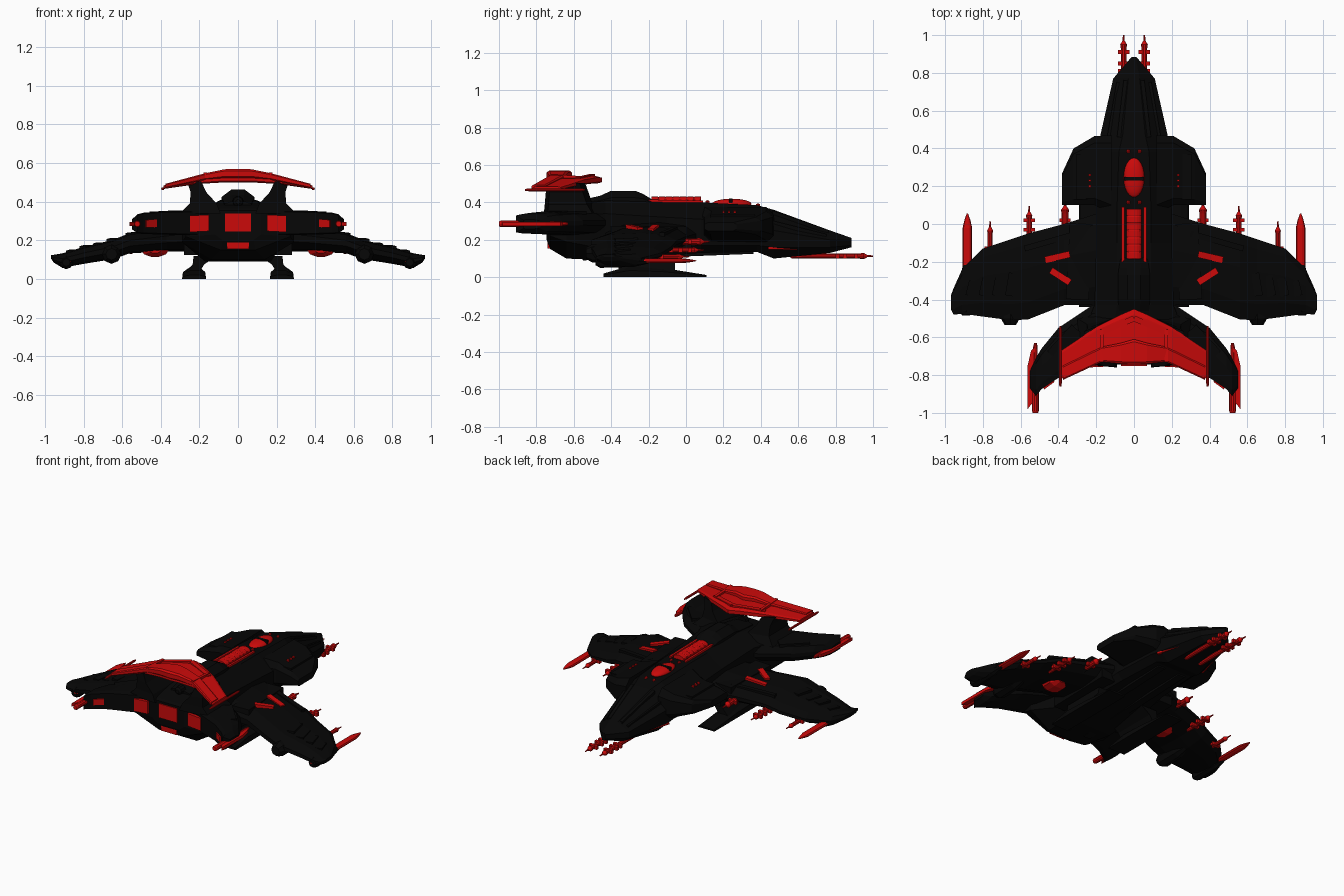
import bpy, bmesh, math


def material(name, color):
    m = bpy.data.materials.new(name)
    m.diffuse_color = color
    return m


BLACK = material("hull_black", (0.002, 0.002, 0.002, 1))
RED = material("trim_red", (0.6, 0.003, 0.003, 1))


def loft(name, rings, mat=BLACK, mirror=False, smooth=False):
    """Skin a series of equal-length closed rings and cap both ends."""
    bm = bmesh.new()
    vs = [[bm.verts.new(p) for p in r] for r in rings]
    n = len(rings[0])
    for a, b in zip(vs, vs[1:]):
        for i in range(n):
            j = (i + 1) % n
            bm.faces.new((a[i], a[j], b[j], b[i]))
    bm.faces.new(vs[0])
    bm.faces.new(vs[-1])
    bmesh.ops.recalc_face_normals(bm, faces=bm.faces)
    me = bpy.data.meshes.new(name)
    bm.to_mesh(me)
    bm.free()
    me.materials.append(mat)
    ob = bpy.data.objects.new(name, me)
    bpy.context.collection.objects.link(ob)
    if smooth:
        for p in me.polygons:
            p.use_smooth = True
    if mirror:
        ob.modifiers.new("mirror", 'MIRROR')
    return ob


def hull(y, wt, wm, wb, zb, zl, zh, zt):
    half = [(wt, zt), (wm, zh), (wm, zl), (wb, zb)]
    return [(x, y, z) for x, z in half] + [(-x, y, z) for x, z in reversed(half)]


FOIL = [(0, .1), (.12, .38), (.4, .5), (.8, .42), (1, .14)]
BLUNT = [(0, .1), (.15, .4), (.45, .5), (.85, .5), (1, .45)]
PLATE = [(0, .3), (.1, .5), (.5, .5), (.9, .5), (1, .3)]


def wing(sections, prof):
    """Rings across x from (x, front y, back y, mid z, thickness)."""
    out = []
    for x, f, b, z, t in sections:
        up = [(x, f + (b - f) * u, z + t * v) for u, v in prof]
        dn = [(x, f + (b - f) * u, z - t * v) for u, v in reversed(prof)]
        out.append(up + dn)
    return out


def lathe(name, x, z, prof, mat=RED, mirror=True, n=10, sz=1, smooth=False):
    """Round part along y from (y, radius) pairs."""
    rings = [[(x + r * math.cos(2 * math.pi * i / n), y,
               z + sz * r * math.sin(2 * math.pi * i / n)) for i in range(n)]
             for y, r in prof]
    return loft(name, rings, mat, mirror, smooth)


def bar(name, a, b, w, h, mat=BLACK, mirror=True):
    """Rectangular bar from a to b, w wide in plan, h tall."""
    dx, dy = b[0] - a[0], b[1] - a[1]
    l = math.hypot(dx, dy)
    px, py = -dy / l * w / 2, dx / l * w / 2
    return loft(name, [[(p[0] + s * px, p[1] + s * py, p[2] + t * h / 2)
                for s, t in ((1, 1), (1, -1), (-1, -1), (-1, 1))] for p in (a, b)], mat, mirror)


def gun(name, x, z, y0, y1, r, clamps):
    lathe(name, x, z, [(y0, r * .7), (y0 + .01, r), (y1 - .07, r), (y1 - .05, r * 1.2),
                       (y1 - .03, r * .4), (y1, r * .25)])
    for y in clamps:
        bar(name + "_clamp", (x - .03, y, z), (x + .03, y, z), .02, .024, RED)


# main hull
loft("fuselage", [hull(*s) for s in (
    (.885, .008, .012, .008, .16, .17, .20, .21),
    (.77, .03, .11, .07, .13, .16, .20, .25),
    (.47, .06, .178, .12, .10, .16, .25, .36),
    (.38, .08, .185, .14, .135, .17, .29, .385),
    (.08, .09, .20, .16, .13, .17, .31, .40),
    (-.10, .09, .20, .18, .115, .16, .32, .40),
    (-.43, .09, .21, .17, .09, .15, .34, .41),
    (-.64, .12, .29, .14, .10, .19, .33, .38),
    (-.725, .11, .27, .09, .15, .22, .33, .365),
    (-.745, .09, .12, .08, .20, .23, .34, .355))])
# nose deck ribs and cheek strips
bar("nose_rib", (.045, .76, .242), (.08, .46, .347), .02, .02)
bar("nose_side_rib", (.085, .75, .218), (.135, .46, .29), .015, .025)
bar("nose_cheek", (.13, .60, .155), (.178, .44, .155), .015, .012, RED)
# spine hump
loft("spine_hump", [hull(*s) for s in (
    (-.18, .03, .07, .09, .36, .38, .40, .415), (-.23, .035, .08, .10, .36, .38, .42, .445),
    (-.27, .035, .085, .11, .36, .38, .425, .462), (-.40, .035, .085, .11, .36, .38, .425, .462),
    (-.46, .03, .08, .11, .36, .38, .41, .435), (-.62, .03, .07, .1, .33, .36, .39, .40))])
lathe("tail_sensor", 0, .40, [(-.65, .012), (-.64, .025), (-.6, .03)], BLACK, False)
# thin shoulder blades either side of the cockpit
loft("shoulder_blade", wing([(.12, .47, .06, .27, .21), (.21, .465, .10, .275, .155),
                            (.32, .40, .10, .275, .09), (.38, .27, .10, .27, .045)], PLATE), mirror=True)
bar("shoulder_panel", (.27, .37, .333), (.27, .13, .333), .07, .012)
for i in range(3):
    bar("shoulder_mark", (.228, .20 + .03 * i, .35), (.242, .20 + .03 * i, .346), .012, .012, RED)

# main wings
loft("main_wing", wing([(.15, .07, -.43, .22, .16), (.37, .0, -.43, .205, .125),
                       (.56, -.05, -.505, .185, .105), (.65, -.08, -.51, .152, .10),
                       (.80, -.13, -.49, .122, .088), (.91, -.24, -.475, .095, .075),
                       (.955, -.34, -.48, .105, .04), (.97, -.38, -.45, .115, .015)], FOIL), mirror=True)
for x, z in ((.64, .202), (.71, .179), (.78, .165), (.85, .142)):
    bar("wing_panel", (x, -.26 - (x - .64) * .2, z), (x + .02, -.38, z - .006), .045, .02)
bar("wing_root_fairing", (.28, .0, .24), (.30, -.40, .245), .12, .06)
bar("wing_spar", (.30, -.05, .262), (.58, -.13, .228), .03, .02)
lathe("wing_pod", .655, .128, [(-.535, .03), (-.50, .05), (-.36, .045), (-.25, .02)], BLACK, n=8)
lathe("wing_tip_pod", .89, .085, [(-.485, .02), (-.46, .035), (-.28, .03), (-.2, .012)], BLACK, n=8)
# red wing strips above and intakes below
bar("wing_strip_front", (.34, -.16, .268), (.47, -.19, .243), .035, .03, RED)
bar("wing_strip_rear", (.34, -.31, .268), (.44, -.245, .252), .035, .03, RED)
lathe("underwing_intake", .43, .148, [(-.32, .03), (-.29, .07), (-.22, .07), (-.18, .03)], sz=.5)

# tail wings with red exhausts
loft("tail_wing", wing([(.10, -.42, -.71, .30, .14), (.22, -.43, -.74, .29, .13),
                       (.40, -.55, -.815, .29, .12), (.49, -.66, -.875, .288, .11),
                       (.52, -.71, -.91, .285, .10), (.55, -.77, -.87, .283, .05)], BLUNT), mirror=True)
bar("tail_wing_exhaust", (.425, -.829, .288), (.48, -.869, .286), .016, .04, RED)
bar("tail_wing_panel", (.30, -.56, .345), (.43, -.70, .338), .08, .02)
# tail cannons
lathe("tail_cannon", .522, .285, [(-1, .014), (-.99, .018), (-.88, .018), (-.87, .014),
                                 (-.65, .012), (-.63, .007)])
loft("tail_cannon_fin", [[(.52, y0, z), (.545, y0 - .02, z), (.563, y0 - .1, z),
                         (.563, -.98, z), (.54, -.95, z), (.52, -.93, z)]
                        for z, y0 in ((.275, -.65), (.295, -.65))], RED, True)
# engine exhaust panels
bar("centre_exhaust", (-.068, -.742, .292), (.068, -.742, .292), .02, .095, RED, False)
bar("side_exhaust", (.15, -.745, .29), (.25, -.75, .285), .02, .085, RED)
bar("lower_exhaust", (-.058, -.725, .172), (.058, -.725, .172), .03, .035, RED, False)

# tail pylons and layered top wing
loft("tail_pylon", [[(x0, yf, z), (x1, yf - .03, z), (x1, yb + .02, z), (x0, yb, z)]
                    for x0, x1, yf, yb, z in ((.09, .30, -.47, -.76, .34), (.11, .25, -.50, -.755, .39),
                                              (.165, .245, -.52, -.75, .45), (.19, .265, -.54, -.74, .505))],
     mirror=True)
top = lambda s: [(-x, *r) for x, *r in reversed(s) if x] + s
loft("top_wing", wing(top([(0, -.45, -.735, .52, .04), (.07, -.48, -.73, .52, .04),
                           (.20, -.545, -.725, .51, .035), (.385, -.67, -.82, .475, .018)]), PLATE), RED)
loft("top_wing_upper", wing(top([(0, -.61, -.745, .545, .05), (.07, -.63, -.74, .545, .046),
                                 (.17, -.65, -.73, .53, .035), (.375, -.75, -.825, .482, .022)]), PLATE), RED)
bar("top_wing_rib_front", (0, -.50, .546), (.19, -.58, .528), .03, .012, RED)
bar("top_wing_rib_spar", (.17, -.555, .528), (.17, -.73, .538), .018, .025, RED)
lathe("top_wing_tip_rod", .39, .467, [(-.86, .005), (-.84, .008), (-.56, .008), (-.54, .004)])

# cockpit and dorsal turbine
oval = [(.245 + .105 * math.cos(a), max(.002, .055 * math.sin(a)))
        for a in [math.pi * i / 12 for i in range(13)]]
lathe("canopy", 0, .392, oval, mirror=False, n=20, sz=.5, smooth=True)
bar("canopy_band", (-.054, .24, .409), (.054, .24, .409), .018, .025, BLACK, False)
rib = []
for i in range(7):
    y = .08 - i * .038
    rib += [(y, .038), (y - .004, .041), (y - .032, .041), (y - .036, .038)]
lathe("dorsal_turbine", 0, .407, rib, mirror=False, n=16, sz=.6)
bar("dorsal_rail", (.058, .09, .40), (.058, -.20, .405), .014, .02, RED)
for y, z in ((.385, .385), (.115, .402)):
    lathe("deck_light", .03, z, [(y - .01, .006), (y, .01), (y + .01, .006)], n=8)

# guns
gun("nose_gun", .055, .113, .56, 1.0, .015, (.81, .85, .91))
gun("inner_gun", .365, .19, -.06, .125, .018, (.02,))
gun("mid_gun", .555, .145, -.15, .095, .014, (-.08, -.03, .02))
gun("outer_gun", .762, .11, -.22, .015, .013, (-.13,))
lathe("wing_tip_gun", .882, .088, [(-.485, .01), (-.48, .016), (-.28, .016), (-.26, .02), (-.22, .025),
                                  (-.02, .025), (.02, .016), (.055, .004)], sz=.55)
lathe("gun_mount_inner", .365, .19, [(-.2, .03), (-.05, .03), (-.02, .02)], BLACK, n=8)
bar("gun_mount_nose", (.055, .47, .125), (.055, .60, .128), .04, .03)

# landing skids
loft("skid_foot", [[(.165, y0, 0), (.29, y0, 0), (.285, y0, h * .6), (.25, y0, h), (.20, y0, h), (.17, y0, h * .6)]
                   for y0, h in ((.11, .012), (-.13, .05), (-.30, .06), (-.44, .02))], mirror=True)
loft("skid_strut", [[(x, -.06, z), (x + w, -.06, z), (x + w, -.36, z), (x, -.36, z)]
                    for x, w, z in ((.20, .07, .035), (.175, .06, .075), (.11, .12, .12))], mirror=True)
# belly keels blending hull into wings
bar("belly_keel", (.08, .36, .135), (.08, -.55, .10), .05, .02)
bar("belly_side_keel", (.23, .03, .17), (.23, -.43, .16), .10, .07)
